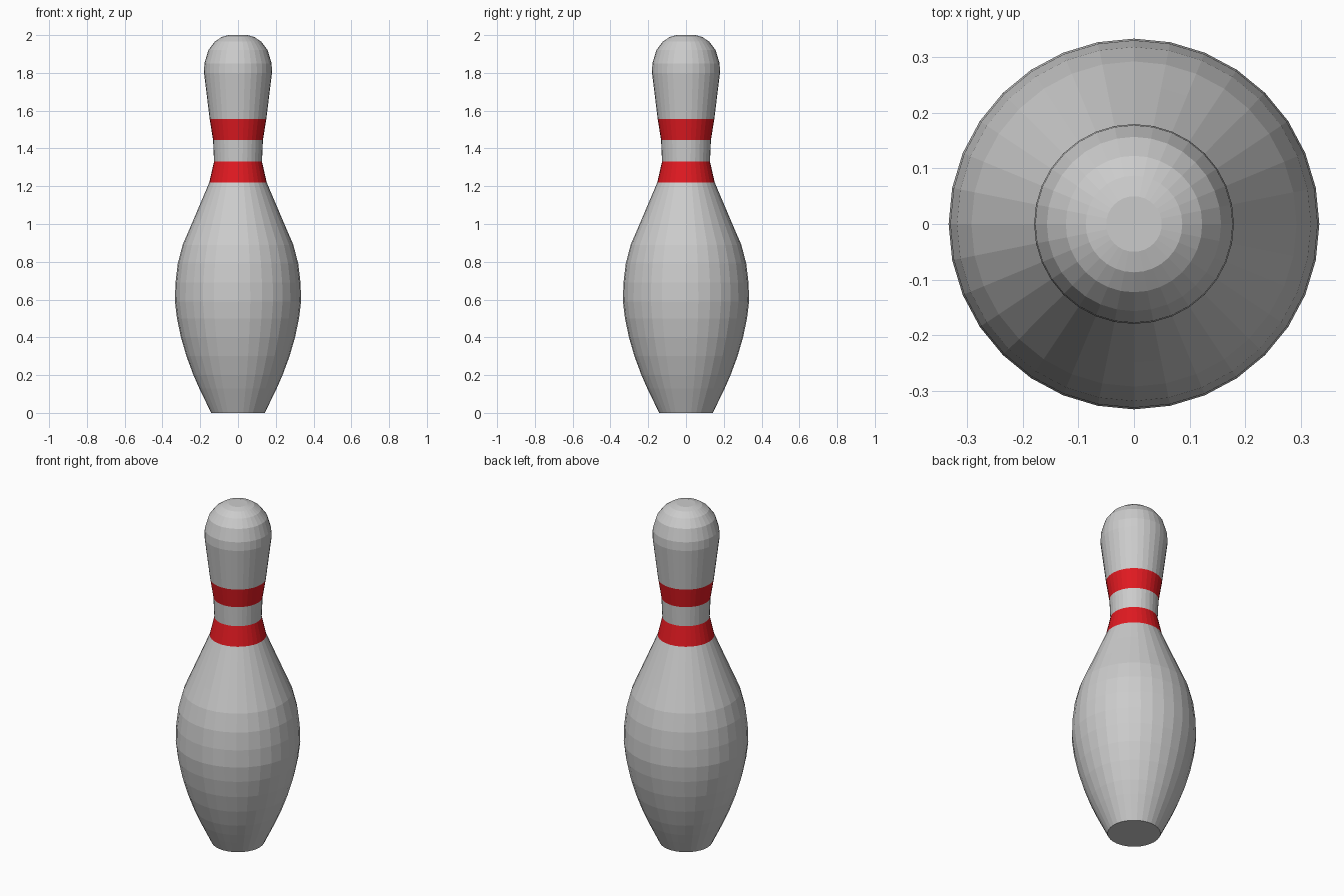
import bpy, bmesh, math

if "Cube" in bpy.data.objects:
    bpy.data.objects.remove(bpy.data.objects["Cube"])

SIDES = 32

red = bpy.data.materials.new("red")
red.diffuse_color = (0.75, 0.01, 0.015, 1)
red.use_nodes = True
red.node_tree.nodes["Principled BSDF"].inputs["Base Color"].default_value = red.diffuse_color


def lathe(name, profile, cap_bottom=False, cap_top=False, material=None):
    """Spin (radius, z) points around the z axis with flat facets."""
    bm = bmesh.new()
    rings = []
    for r, z in profile:
        rings.append([bm.verts.new((r * math.cos(2 * math.pi * i / SIDES),
                                    r * math.sin(2 * math.pi * i / SIDES), z))
                      for i in range(SIDES)])
    for low, high in zip(rings, rings[1:]):
        for i in range(SIDES):
            j = (i + 1) % SIDES
            bm.faces.new((low[i], low[j], high[j], high[i]))
    if cap_bottom:
        bm.faces.new(rings[0][::-1])
    if cap_top:
        bm.faces.new(rings[-1])
    mesh = bpy.data.meshes.new(name)
    bm.to_mesh(mesh)
    bm.free()
    if material:
        mesh.materials.append(material)
    obj = bpy.data.objects.new(name, mesh)
    bpy.context.collection.objects.link(obj)
    return obj


# Shared rings where the stripes meet the pin
s1, s2, s3, s4 = (0.152, 1.22), (0.127, 1.33), (0.132, 1.445), (0.15, 1.557)

# Belly, from the flat foot up to the lower stripe
lathe("belly", [(0.142, 0), (0.176, 0.07), (0.205, 0.13), (0.236, 0.2),
                (0.273, 0.3), (0.302, 0.4), (0.323, 0.5), (0.334, 0.59),
                (0.331, 0.69), (0.319, 0.79), (0.293, 0.89), (0.25, 0.99),
                (0.203, 1.1), s1], cap_bottom=True)

# Neck with two red stripes
lathe("lower_stripe", [s1, s2], material=red)
lathe("neck", [s2, s3])
lathe("upper_stripe", [s3, s4], material=red)

# Rounded head with a small flat crown
lathe("head", [s4, (0.18, 1.8), (0.178, 1.85), (0.157, 1.92),
               (0.123, 1.965), (0.087, 1.99), (0.05, 2.0)], cap_top=True)
